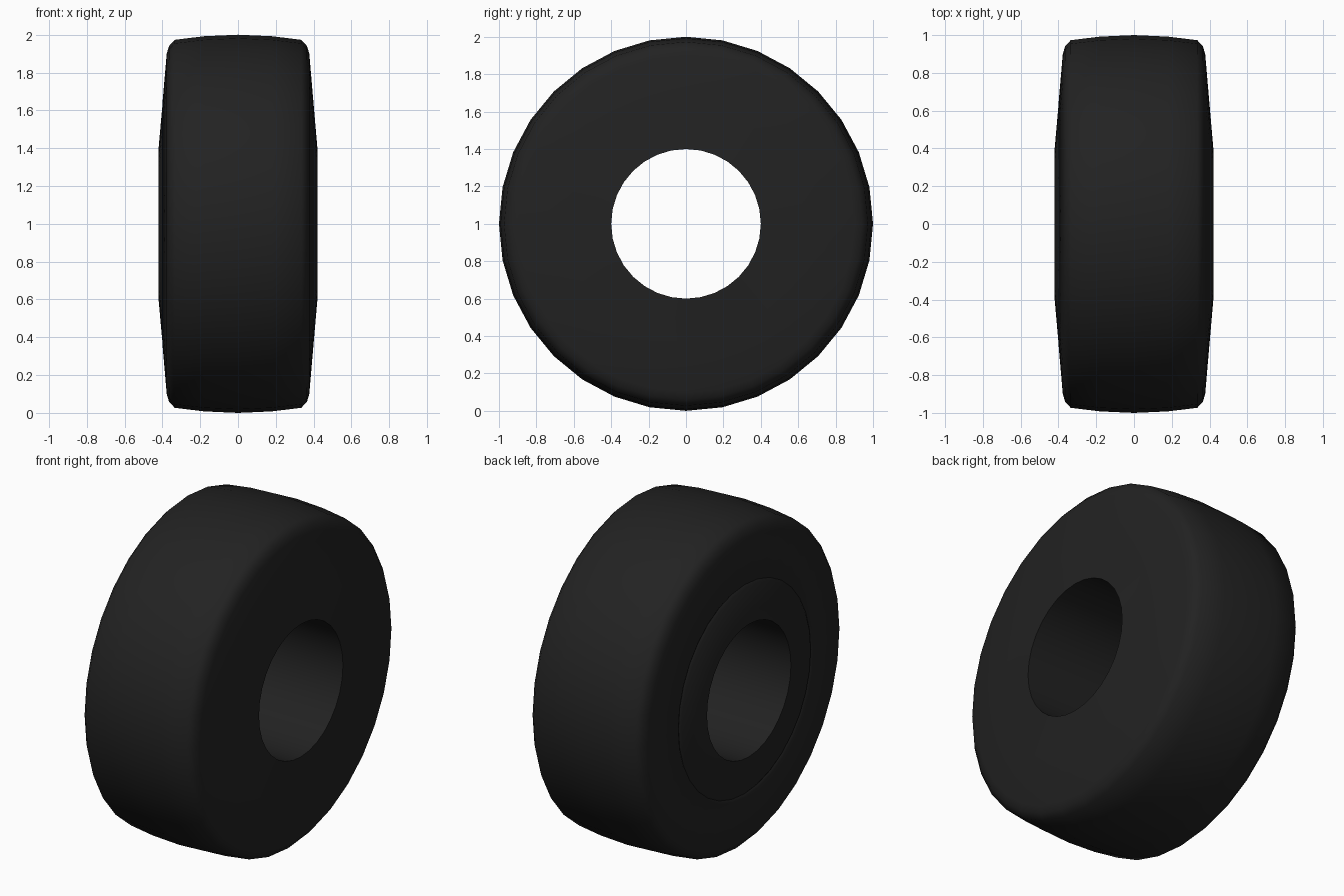
import bpy, bmesh, math

if "Cube" in bpy.data.objects:
    bpy.data.objects.remove(bpy.data.objects["Cube"])

SEGMENTS = 32

# Closed cross-section as (x, radius): bore, side walls, shoulders, crowned tread
profile = [
    (0.42, 0.40), (0.40, 0.63), (0.377, 0.90), (0.365, 0.94), (0.335, 0.973),
    (0.18, 0.992), (0.0, 1.0), (-0.18, 0.992),
    (-0.335, 0.973), (-0.365, 0.94), (-0.377, 0.90),
    # shallow ring groove on the left wall
    (-0.399, 0.645), (-0.391, 0.63), (-0.401, 0.615), (-0.42, 0.40),
]

# Spin the cross-section around the x axis
bm = bmesh.new()
rings = []
for i in range(SEGMENTS):
    a = 2 * math.pi * i / SEGMENTS
    rings.append([bm.verts.new((x, r * math.sin(a), 1 + r * math.cos(a)))
                  for x, r in profile])
n = len(profile)
for i in range(SEGMENTS):
    p, q = rings[i], rings[(i + 1) % SEGMENTS]
    for j in range(n):
        k = (j + 1) % n
        bm.faces.new((p[j], p[k], q[k], q[j]))
bmesh.ops.recalc_face_normals(bm, faces=bm.faces)

mesh = bpy.data.meshes.new("tire")
bm.to_mesh(mesh)
bm.free()
tire = bpy.data.objects.new("tire", mesh)
bpy.context.collection.objects.link(tire)

# Black rubber
rubber = bpy.data.materials.new("rubber")
rubber.diffuse_color = (0.016, 0.016, 0.016, 1)
rubber.use_nodes = True
rubber.node_tree.nodes["Principled BSDF"].inputs["Base Color"].default_value = rubber.diffuse_color
mesh.materials.append(rubber)

# Smooth shading with a crisp bore edge
bpy.context.view_layer.objects.active = tire
tire.select_set(True)
bpy.ops.object.shade_smooth_by_angle(angle=math.radians(60))
